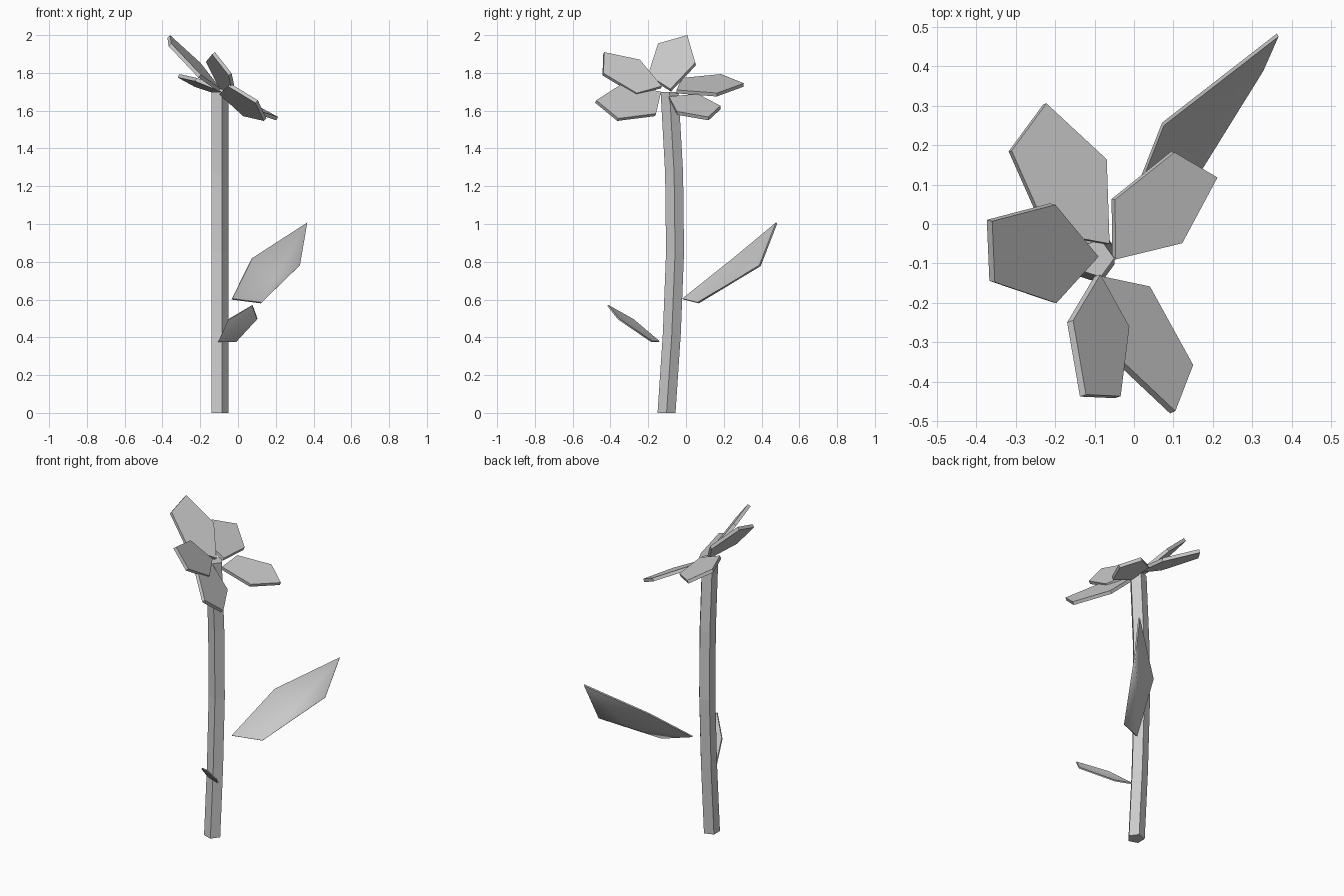
import bpy, math
from mathutils import Vector

if "Cube" in bpy.data.objects:
    bpy.data.objects.remove(bpy.data.objects["Cube"])


def add_mesh(name, verts, faces):
    mesh = bpy.data.meshes.new(name)
    mesh.from_pydata(verts, [], faces)
    mesh.validate()
    obj = bpy.data.objects.new(name, mesh)
    bpy.context.collection.objects.link(obj)
    return obj


def plate(name, outline, thickness, centre=None):
    """Thin plate: top outline (anticlockwise from above), optional sunken centre."""
    top = [Vector(p) for p in outline]
    n = len(top)
    normal = sum((top[i].cross(top[(i + 1) % n]) for i in range(n)), Vector()).normalized()
    if centre:
        top.append(Vector(centre))
    m = len(top)
    verts = top + [p - normal * thickness for p in top]
    if centre:
        caps = [(i, (i + 1) % n, n) for i in range(n)]
    else:
        caps = [tuple(range(n))]
    faces = caps + [tuple(i + m for i in reversed(f)) for f in caps]
    faces += [(i, i + m, (i + 1) % n + m, (i + 1) % n) for i in range(n)]
    return add_mesh(name, verts, faces)


# Stem: five-sided tube following a gentle bend
path = [(-0.103, 0), (-0.075, 0.42), (-0.058, 0.85), (-0.063, 1.27), (-0.087, 1.70)]
S = 5
verts = [(-0.1 + 0.05 * math.cos(math.tau * k / S), y + 0.05 * math.sin(math.tau * k / S), z)
         for y, z in path for k in range(S)]
faces = [(r * S + k, r * S + (k + 1) % S, (r + 1) * S + (k + 1) % S, (r + 1) * S + k)
         for r in range(len(path) - 1) for k in range(S)]
faces += [tuple(reversed(range(S))), tuple(range(len(verts) - S, len(verts)))]
add_mesh("stem", verts, faces)

# Petals: one shared outline, placed by base, tip and second tip corner
SHAPE = [(0, 0), (0.20, -0.09), (0.40, 0), (0.33, 0.144), (0.098, 0.145)]
PETALS = [
    ((-0.062, -0.05, 1.71), (-0.222, 0.306, 1.745), (-0.313, 0.181, 1.795)),
    ((-0.047, -0.09, 1.675), (0.212, 0.118, 1.567), (0.095, 0.184, 1.63)),
    ((-0.09, -0.083, 1.715), (-0.36, 0.007, 2.0), (-0.352, -0.145, 1.955)),
    ((-0.085, -0.132, 1.70), (0.105, -0.475, 1.655), (0.146, -0.35, 1.56)),
    ((-0.085, -0.128, 1.73), (-0.122, -0.433, 1.91), (-0.03, -0.43, 1.79)),
]
for i, (base, tip, corner) in enumerate(PETALS):
    base, tip, corner = Vector(base), Vector(tip), Vector(corner)
    scale = (tip - base).length / 0.4
    u = (tip - base).normalized()
    v = corner - base
    v = (v - u * v.dot(u)).normalized()
    plate(f"petal_{i + 1}", [base + (u * a + v * b) * scale for a, b in SHAPE], 0.02)

# Leaves: cupped, smooth-shaded thin plates
leaves = [
    plate("upper_leaf", [(-0.03, -0.02, 0.605), (0.125, 0.061, 0.585), (0.328, 0.388, 0.782),
                         (0.367, 0.476, 1.008), (0.076, 0.25, 0.82)], 0.01, (0.19, 0.25, 0.70)),
    plate("lower_leaf", [(-0.103, -0.14, 0.38), (-0.05, -0.278, 0.497), (0.077, -0.412, 0.572),
                         (0.103, -0.355, 0.5), (-0.008, -0.178, 0.38)], 0.008, (0.0, -0.278, 0.458)),
]
for leaf in leaves:
    bpy.ops.object.select_all(action='DESELECT')
    leaf.select_set(True)
    bpy.context.view_layer.objects.active = leaf
    bpy.ops.object.shade_smooth_by_angle(angle=math.radians(60))
